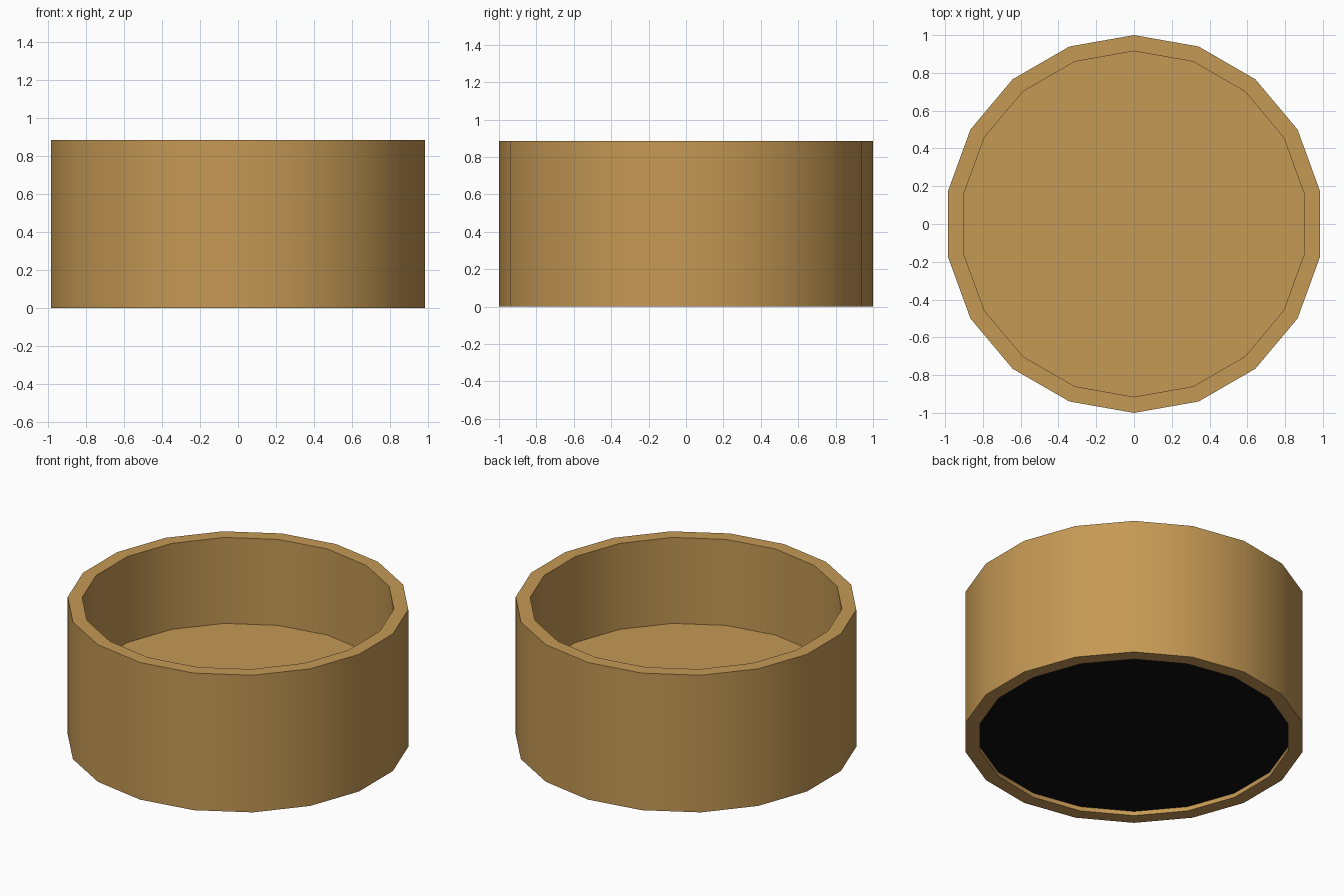
import bpy, bmesh, math

if "Cube" in bpy.data.objects:
    bpy.data.objects.remove(bpy.data.objects["Cube"])

SIDES = 18
R_OUT, R_IN, HEIGHT = 1.0, 0.915, 0.885
FLOOR_Z, BASE_Z = 0.33, 0.028


def material(name, color):
    mat = bpy.data.materials.new(name)
    mat.diffuse_color = color
    mat.use_nodes = True
    mat.node_tree.nodes["Principled BSDF"].inputs["Base Color"].default_value = mat.diffuse_color
    return mat


def ring_points(bm, r, z):
    # First corner lies on the +y axis
    return [bm.verts.new((r * math.cos(a), r * math.sin(a), z))
            for a in (math.pi / 2 + i * math.tau / SIDES for i in range(SIDES))]


def finish(bm, name, mat):
    mesh = bpy.data.meshes.new(name)
    bm.to_mesh(mesh)
    bm.free()
    mesh.materials.append(mat)
    obj = bpy.data.objects.new(name, mesh)
    bpy.context.collection.objects.link(obj)
    return obj


def disc(name, z, up, mat):
    bm = bmesh.new()
    pts = ring_points(bm, R_IN, z)
    bm.faces.new(pts if up else pts[::-1])
    return finish(bm, name, mat)


wood = material("brown", (0.56, 0.32, 0.09, 1))
black = material("black", (0.005, 0.005, 0.005, 1))

# Thick round wall: rectangular section swept around z
bm = bmesh.new()
section = [(R_OUT, 0), (R_OUT, HEIGHT), (R_IN, HEIGHT), (R_IN, 0)]
rings = [ring_points(bm, r, z) for r, z in section]
for k in range(4):
    a, b = rings[k], rings[(k + 1) % 4]
    for i in range(SIDES):
        j = (i + 1) % SIDES
        bm.faces.new((a[i], a[j], b[j], b[i]))
bmesh.ops.recalc_face_normals(bm, faces=bm.faces)
wall = finish(bm, "round_wall", wood)
bpy.context.view_layer.objects.active = wall
wall.select_set(True)
bpy.ops.object.shade_smooth_by_angle(angle=math.radians(30))

# Raised inner floor and recessed black underside
disc("inner_floor", FLOOR_Z, True, wood)
disc("underside", BASE_Z, False, black)
